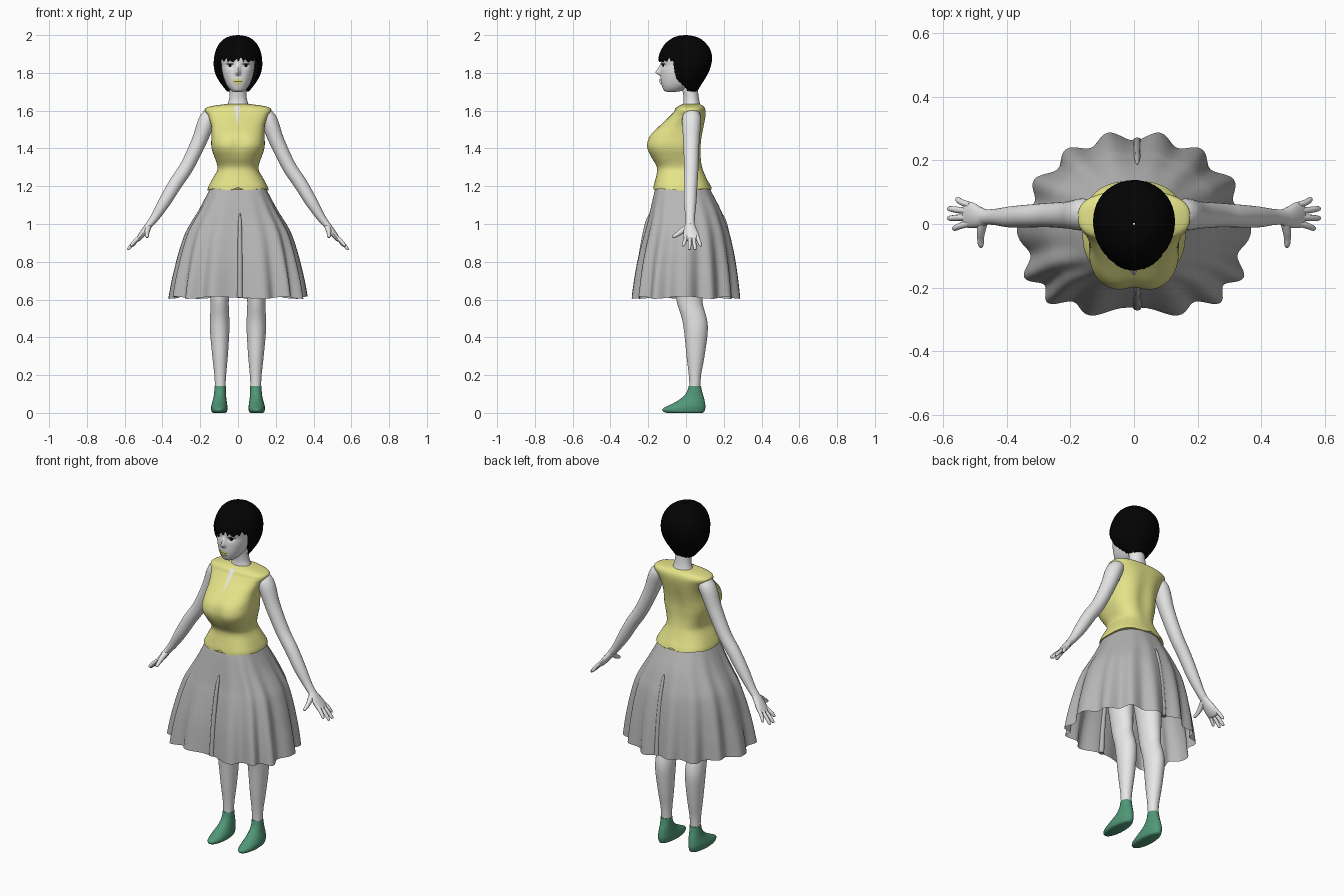
import bpy, bmesh, math
from mathutils import Vector
from mathutils.bvhtree import BVHTree

if "Cube" in bpy.data.objects:
    bpy.data.objects.remove(bpy.data.objects["Cube"])


def material(name, rgb):
    m = bpy.data.materials.new(name)
    m.diffuse_color = (*rgb, 1)
    m.use_nodes = True
    m.node_tree.nodes["Principled BSDF"].inputs["Base Color"].default_value = m.diffuse_color
    return m


SKIN = material("pale_skin", (0.8, 0.8, 0.8))
YELLOW = material("soft_yellow", (0.78, 0.77, 0.25))
GREY = material("skirt_grey", (0.47, 0.47, 0.47))
GREEN = material("shoe_green", (0.08, 0.31, 0.185))
BLACK = material("hair_black", (0.001, 0.001, 0.001))
WHITE = material("eye_white", (0.85, 0.85, 0.85))


def spline(keys, sub):
    """Catmull-Rom resampling of rows of numbers."""
    out = []
    for i in range(len(keys) - 1):
        a, b, c, d = keys[max(i - 1, 0)], keys[i], keys[i + 1], keys[min(i + 2, len(keys) - 1)]
        for k in range(sub):
            t = k / sub
            out.append([0.5 * (2 * q + (r - p) * t + (2 * p - 5 * q + 4 * r - s) * t * t
                               + (3 * q - p - 3 * r + s) * t ** 3) for p, q, r, s in zip(a, b, c, d)])
    return out + [list(keys[-1])]


def skin_rings(name, rings, mat, cap=True, closed=True):
    bm = bmesh.new()
    vs = [[bm.verts.new(p) for p in r] for r in rings]
    n = len(rings[0])
    for r0, r1 in zip(vs, vs[1:]):
        for i in range(n if closed else n - 1):
            j = (i + 1) % n
            bm.faces.new((r0[i], r0[j], r1[j], r1[i]))
    if cap:
        bm.faces.new(vs[0])
        bm.faces.new(vs[-1])
    bmesh.ops.recalc_face_normals(bm, faces=bm.faces)
    me = bpy.data.meshes.new(name)
    bm.to_mesh(me)
    bm.free()
    me.materials.append(mat)
    ob = bpy.data.objects.new(name, me)
    bpy.context.collection.objects.link(ob)
    return ob


def power(v, p):
    return math.copysign(abs(v) ** p, v)


def loft(name, keys, mat, n=32, sub=4, p=(1, 1), fn=None, cap=True, s=1):
    """Stack of horizontal sections; key = z, x centre, x radius, front y, back y."""
    rings = []
    for z, xc, rx, yf, yb in spline(keys, sub):
        ring = []
        for i in range(n):
            a = 2 * math.pi * i / n
            e = p[0] if math.sin(a) < 0 else p[1]
            pt = (s * xc + rx * power(math.cos(a), e),
                  (yf + yb) / 2 + (yb - yf) / 2 * power(math.sin(a), e), z)
            ring.append(fn(*pt, a) if fn else pt)
        rings.append(ring)
    return skin_rings(name, rings, mat, cap)


def tube(name, keys, mat, n=16, sub=4, s=1):
    """Tube on a path; key = x, y, z, radius along y, other radius."""
    rows = spline(keys, sub)
    pts = [Vector((s * r[0], r[1], r[2])) for r in rows]
    rings = []
    for i, r in enumerate(rows):
        t = (pts[min(i + 1, len(pts) - 1)] - pts[max(i - 1, 0)]).normalized()
        ref = Vector((0, 1, 0)) if abs(t.y) < 0.8 else Vector((0, 0, 1))
        u = (ref - t * ref.dot(t)).normalized()
        v = t.cross(u)
        rings.append([pts[i] + u * r[3] * math.cos(2 * math.pi * k / n)
                      + v * r[4] * math.sin(2 * math.pi * k / n) for k in range(n)])
    return skin_rings(name, rings, mat)


def decal(name, target, rows, mat, off=0.003):
    """Thin patch laid on the front of a target; row = z, left x, right x."""
    me = target.data
    tree = BVHTree.FromPolygons([v.co for v in me.vertices], [list(f.vertices) for f in me.polygons])
    grid = []
    for z, x0, x1 in rows:
        line = []
        for k in range(7):
            x = x0 + (x1 - x0) * k / 6
            hit = tree.ray_cast(Vector((x, -1, z)), Vector((0, 1, 0)))[0]
            line.append((x, (hit.y if hit else -0.1) - off, z))
        grid.append(line)
    ob = skin_rings(name, grid, mat, cap=False, closed=False)
    if sum(f.normal.y for f in ob.data.polygons) > 0:
        ob.data.flip_normals()
    return ob


def oval(cx, cz, rx, rz):
    angles = [math.radians(-88 + 22 * k) for k in range(9)]
    return [(cz + rz * math.sin(a), cx - rx * math.cos(a), cx + rx * math.cos(a)) for a in angles]


# bodice with bust, waist and flared hem
def shape_bodice(x, y, z, a):
    if y < -0.05:
        y += 0.014 * math.exp(-(x / 0.035) ** 2 - ((z - 1.42) / 0.06) ** 2)
    elif y > 0.05:
        y -= 0.012 * math.exp(-(x / 0.04) ** 2 - ((z - 1.42) / 0.12) ** 2)
    drop = min(max((1.24 - z) / 0.058, 0), 1)
    return x, y, z + drop * (0.016 * math.exp(-(x / 0.025) ** 2) - 0.004 * math.cos(4 * a))


bodice = loft("bodice", [
    (1.182, 0, .162, -.172, .135), (1.2, 0, .157, -.17, .128), (1.235, 0, .138, -.162, .112),
    (1.28, 0, .112, -.153, .095), (1.31, 0, .11, -.158, .088), (1.35, 0, .123, -.184, .084),
    (1.39, 0, .137, -.206, .084), (1.425, 0, .142, -.211, .085), (1.47, 0, .14, -.192, .09),
    (1.52, 0, .142, -.14, .098), (1.57, 0, .158, -.087, .105), (1.597, 0, .175, -.062, .105),
    (1.614, 0, .17, -.052, .1), (1.626, 0, .13, -.037, .09), (1.634, 0, .07, -.02, .075)],
    YELLOW, n=64, p=(.75, .8), fn=shape_bodice)
decal("neck_slit", bodice, [(1.522 + .0145 * k, -.001 - .0028 * k, .001 + .0013 * k)
                            for k in range(8)], SKIN)


# skirt with deepening folds
def shape_skirt(x, y, z, a):
    t = min(max((1.2 - z) / 0.59, 0), 1)
    k = 1 + 0.055 * t * math.cos(14 * a)
    return x * k * (1 - 0.15 * t * max(0, math.sin(a))), y * k, z + 0.006 * t * math.cos(7 * a)


loft("skirt", [
    (1.215, 0, .135, -.15, .11), (1.18, 0, .152, -.165, .13), (1.08, 0, .203, -.188, .182),
    (1.0, 0, .25, -.205, .212), (.945, 0, .277, -.22, .23), (.86, 0, .303, -.24, .248),
    (.785, 0, .32, -.255, .26), (.7, 0, .337, -.267, .27), (.61, 0, .35, -.277, .278)],
    GREY, n=168, p=(.66, .9), fn=shape_skirt, cap=False)
for label, d in (("front", -1), ("back", 1)):  # narrow centre pleats
    tube(label + "_pleat", [(.01, d * .185, 1.06, .004, .003), (.01, d * .208, 1.0, .01, .01),
                            (.01, d * .236, .85, .012, .013), (.01, d * .25, .72, .013, .014),
                            (.01, d * .258, .61, .014, .015)], GREY, n=10)


# head with nose pushed out, and neck
def shape_head(x, y, z, a):
    if y < -0.05:
        rise = min(max((1.855 - z) / 0.05, 0), 1) * min(max((z - 1.783) / 0.016, 0), 1)
        y -= 0.027 * rise * math.exp(-(x / 0.012) ** 2)
        y += 0.006 * math.exp(-((abs(x) - .042) / .02) ** 2 - ((z - 1.838) / .012) ** 2)
    return x, y, z


head = loft("head", [
    (1.7, 0, .022, -.1, -.05), (1.706, 0, .036, -.116, -.02), (1.727, 0, .055, -.126, .02),
    (1.757, 0, .07, -.133, .06), (1.8, 0, .083, -.134, .085), (1.84, 0, .088, -.131, .1),
    (1.88, 0, .09, -.133, .105), (1.93, 0, .075, -.105, .085), (1.965, 0, .03, -.05, .04)],
    SKIN, n=128, sub=8, p=(.88, 1), fn=shape_head)
loft("neck", [(1.6, 0, .075, -.03, .09), (1.635, 0, .055, -.015, .075), (1.68, 0, .045, -.014, .066),
              (1.76, 0, .045, -.03, .06)], SKIN)

# face details
decal("lower_lip", head, oval(0, 1.748, .023, .01), YELLOW, .007)
decal("upper_lip", head, oval(0, 1.761, .029, .007), YELLOW, .006)
decal("mouth_line", head, oval(0, 1.756, .024, .0012), BLACK, .008)
for side, s in (("left", 1), ("right", -1)):
    decal(side + "_eye", head, oval(s * .042, 1.838, .019, .009), WHITE)
    decal(side + "_iris", head, oval(s * .042, 1.839, .009, .009), BLACK, .005)
    decal(side + "_lash", head, oval(s * .043, 1.847, .021, .003), BLACK, .006)

# bobbed hair with a jagged fringe
profile = spline([
    (2.0, .004, -.004, .004), (1.996, .035, -.04, .035), (1.985, .065, -.07, .07),
    (1.96, .095, -.105, .102), (1.925, .115, -.13, .128), (1.88, .126, -.145, .138),
    (1.83, .127, -.145, .13), (1.785, .115, -.132, .11), (1.74, .088, -.1, .082),
    (1.695, .052, -.05, .055)], 6)


def hair_section(z):
    for a, b in zip(profile, profile[1:]):
        if b[0] <= z:
            t = (a[0] - z) / max(a[0] - b[0], 1e-6)
            return [p + (q - p) * t for p, q in zip(a, b)][1:]
    return profile[-1][1:]


def hair_bottom(f, i):
    if f < 64:
        return 1.858 + .026 * abs(math.sin(i * .55)) * abs(math.cos(i * .17))
    if f < 70:
        return 1.858 - (f - 64) / 6 * .096
    return max(1.7, 1.762 - (f - 70) / 30 * .062) + .004 * (i % 3)


N = 144
rings = []
for k in range(25):
    u = (k / 24) ** 1.6
    ring = []
    for i in range(N):
        a = 2 * math.pi * i / N
        f = abs((math.degrees(a) + 90 + 180) % 360 - 180)
        z = 2.0 - u * (2.0 - hair_bottom(f, i))
        rx, yf, yb = hair_section(z)
        g = 1 + .006 * math.sin(i * 2.1) * u
        egg = 1 + .1 * math.sin(a)
        ring.append((rx * g * egg * math.cos(a), (yf + yb) / 2 + (yb - yf) / 2 * g * math.sin(a), z))
    rings.append(ring)
hair = skin_rings("hair", rings, BLACK, cap=False)
thick = hair.modifiers.new("thickness", "SOLIDIFY")
thick.thickness = 0.008

# limbs, mirrored
for side, s in (("left", 1), ("right", -1)):
    tube(side + "_arm", [
        (.12, .03, 1.59, .035, .03), (.16, .03, 1.555, .05, .045), (.205, .028, 1.44, .043, .04),
        (.27, .028, 1.305, .038, .037), (.33, .025, 1.215, .036, .036),
        (.39, .022, 1.115, .033, .032), (.44, .022, 1.035, .025, .023),
        (.475, .022, .99, .024, .018)], SKIN, n=24, s=s)
    tube(side + "_palm", [
        (.46, .022, 1.008, .022, .018), (.488, .022, .972, .034, .018), (.512, .028, .94, .041, .016),
        (.53, .03, .918, .038, .012), (.536, .03, .911, .02, .005)], SKIN, s=s)
    tips = [(.568, -.014, .882), (.583, .018, .863), (.583, .048, .863), (.558, .077, .882)]
    for i, (x, y, z) in enumerate(tips):
        y0 = .002 + .019 * i
        tube(f"{side}_finger_{i + 1}", [
            (.515, y0, .938, .01, .01), ((.515 + x) / 2 + .004, (y0 + y) / 2, (.938 + z) / 2, .01, .01),
            (x - .004, y, z + .006, .008, .008), (x, y, z, .002, .002)], SKIN, n=10, s=s)
    tube(side + "_thumb", [
        (.472, .014, .988, .016, .016), (.48, -.02, .964, .015, .014), (.482, -.045, .946, .012, .011),
        (.481, -.066, .934, .009, .009), (.48, -.075, .93, .002, .002)], SKIN, n=10, s=s)
    loft(side + "_leg", [
        (1.15, .075, .075, -.11, .1), (.95, .09, .084, -.095, .098), (.75, .097, .062, -.072, .085),
        (.62, .097, .05, -.054, .088), (.57, .097, .048, -.044, .09), (.5, .097, .051, -.022, .11),
        (.43, .097, .051, -.01, .115), (.3, .095, .041, .003, .098), (.2, .094, .031, .015, .08),
        (.12, .094, .027, .019, .074)], SKIN, s=s)
    loft(side + "_shoe", [
        (.143, .094, .03, .015, .079), (.11, .095, .031, .004, .086), (.08, .096, .034, -.022, .095),
        (.055, .098, .039, -.06, .1), (.035, .099, .043, -.1, .103), (.02, .099, .043, -.125, .101),
        (.006, .099, .04, -.12, .096), (0, .099, .032, -.1, .088)], GREEN, s=s)

# smooth shading throughout
bpy.ops.object.select_all(action="SELECT")
bpy.context.view_layer.objects.active = bodice
bpy.ops.object.shade_smooth_by_angle(angle=math.radians(45))
